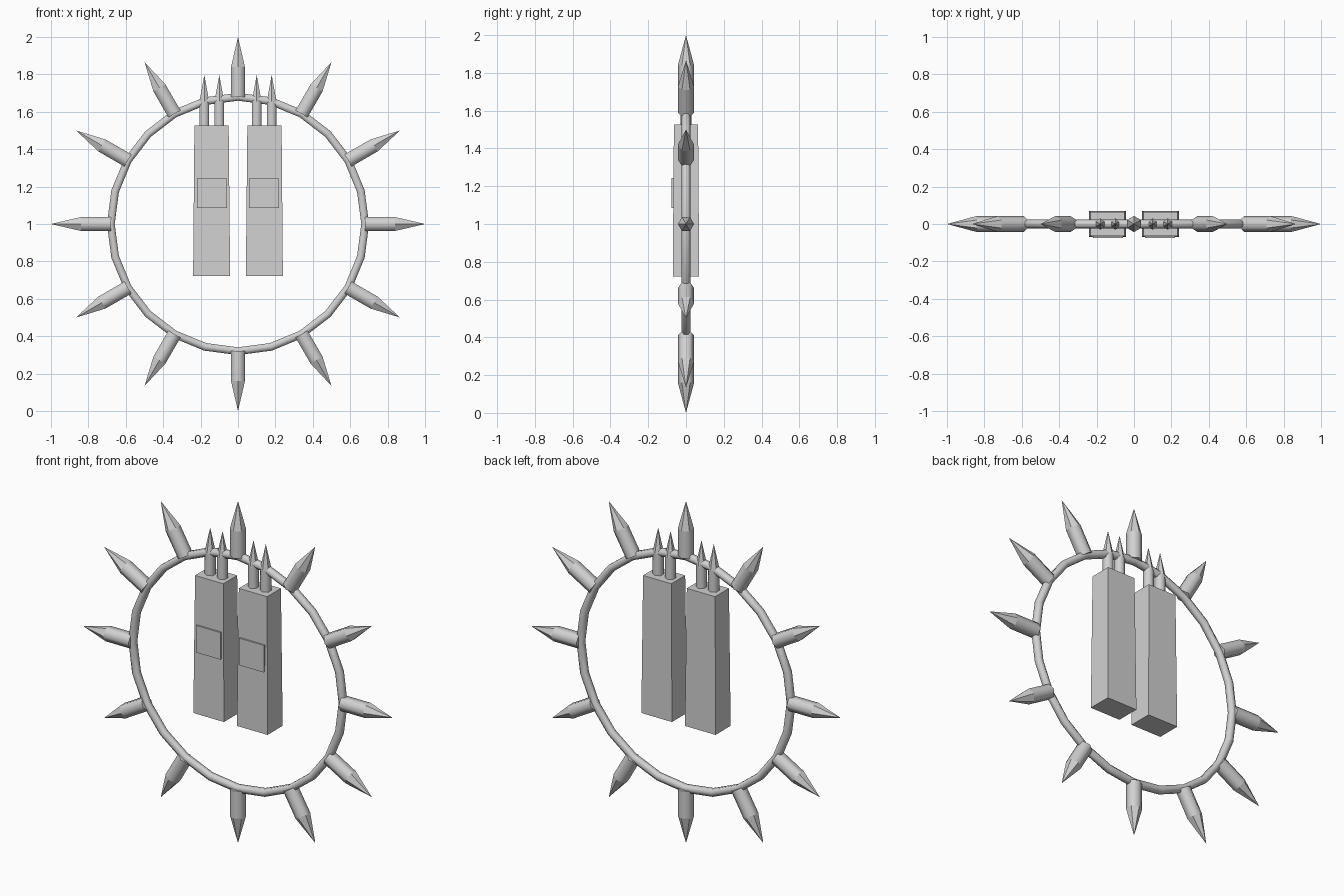
import bpy, bmesh, math
from mathutils import Matrix, Vector

if "Cube" in bpy.data.objects:
    bpy.data.objects.remove(bpy.data.objects["Cube"])

grey = bpy.data.materials.new("light_grey")
grey.diffuse_color = (0.64, 0.64, 0.64, 1)
grey.use_nodes = True
grey.node_tree.nodes["Principled BSDF"].inputs["Base Color"].default_value = grey.diffuse_color


def finish(name, bm):
    bmesh.ops.recalc_face_normals(bm, faces=bm.faces)
    me = bpy.data.meshes.new(name)
    bm.to_mesh(me)
    bm.free()
    me.materials.append(grey)
    ob = bpy.data.objects.new(name, me)
    bpy.context.collection.objects.link(ob)
    return ob


def loft(bm, rings, smooth=()):
    """Skin a list of vertex rings, capping both ends."""
    n = len(rings[0])
    for k, (a, b) in enumerate(zip(rings, rings[1:])):
        for i in range(n):
            j = (i + 1) % n
            if len(b) == 1:
                f = bm.faces.new((a[i], a[j], b[0]))
            else:
                f = bm.faces.new((a[i], a[j], b[j], b[i]))
            f.smooth = k in smooth
    bm.faces.new(rings[0][::-1])
    if len(rings[-1]) > 1:
        bm.faces.new(rings[-1])


def spike(name, radius, z0, z1, tip, matrix):
    """Six-sided shaft with a pointed tip, corners towards +-y."""
    bm = bmesh.new()
    rings = []
    for z in (z0, z1):
        rings.append([bm.verts.new((radius * math.sin(i * math.pi / 3),
                                    radius * math.cos(i * math.pi / 3), z)) for i in range(6)])
    rings.append([bm.verts.new((0, 0, tip))])
    loft(bm, rings, smooth=(0,))
    bm.transform(matrix)
    return finish(name, bm)


def tapered_box(name, levels):
    """Box skinned through (x0, x1, y0, y1, z) levels."""
    bm = bmesh.new()
    loft(bm, [[bm.verts.new(p) for p in ((x0, y0, z), (x1, y0, z), (x1, y1, z), (x0, y1, z))]
              for x0, x1, y0, y1, z in levels])
    return finish(name, bm)


CENTRE = Matrix.Translation((0, 0, 1))

# Ring: 24 segments with a six-sided section
bm = bmesh.new()
SEG, SIDES, R, r = 24, 6, 0.68, 0.024
grid = []
for s in range(SEG):
    a = 2 * math.pi * s / SEG
    row = []
    for k in range(SIDES):
        t = 2 * math.pi * k / SIDES
        d = R + r * math.sin(t)
        row.append(bm.verts.new((d * math.sin(a), r * math.cos(t), 1 + d * math.cos(a))))
    grid.append(row)
for s in range(SEG):
    for k in range(SIDES):
        n, m = (s + 1) % SEG, (k + 1) % SIDES
        f = bm.faces.new((grid[s][k], grid[n][k], grid[n][m], grid[s][m]))
        f.smooth = True
finish("ring", bm)

# Twelve spikes around the ring
for i in range(12):
    spike(f"ring_spike_{i + 1}", 0.043, 0.68, 0.84, 1.0,
          CENTRE @ Matrix.Rotation(i * math.pi / 6, 4, 'Y'))

# Two launcher boxes, each with a front plate and two pointed rods
for side, s in (("left", -1), ("right", 1)):
    lo, hi = sorted((s * 0.042, s * 0.24))
    lo2, hi2 = sorted((s * 0.05, s * 0.233))
    tapered_box(f"{side}_box", [(lo, hi, -0.07, 0.07, 0.723), (lo2, hi2, -0.064, 0.064, 1.527)])
    p0, p1 = sorted((s * 0.06, s * 0.22))
    tapered_box(f"{side}_front_plate", [(p0, p1, -0.076, -0.0665, 1.085), (p0, p1, -0.076, -0.0655, 1.243)])
    for j, x in enumerate((0.10, 0.18)):
        spike(f"{side}_rod_{j + 1}", 0.03, 1.50, 1.655, 1.797, Matrix.Translation((s * x, 0, 0)))
